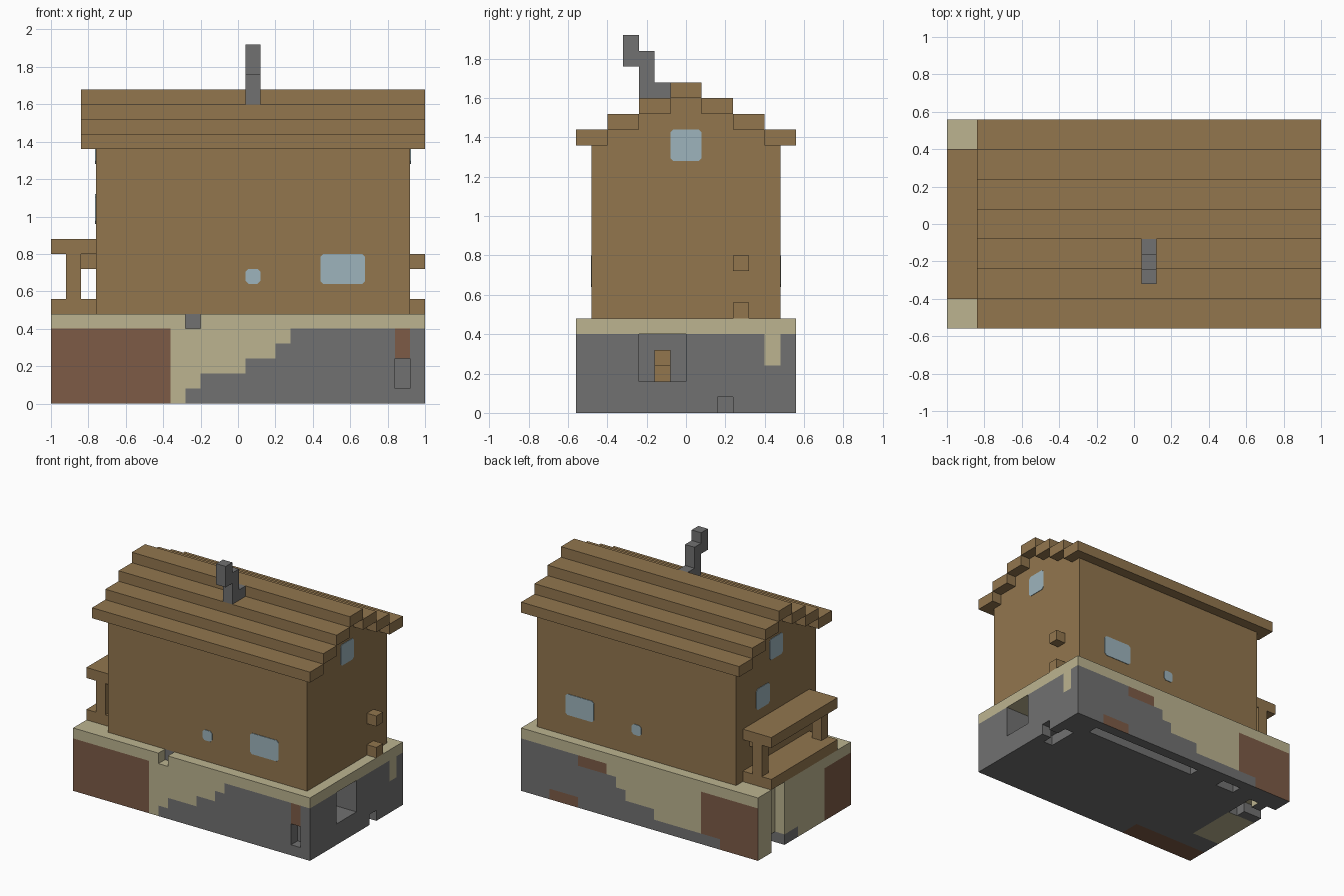
import bpy, bmesh
from mathutils import Vector

cube = bpy.data.objects.get("Cube")
if cube:
    bpy.data.objects.remove(cube)

CELL = 0.08
SIZE = (25, 14, 6)          # base size in cells
ORIGIN = Vector((-1, -0.56, 0))


def material(name, r, g, b):
    mat = bpy.data.materials.new(name)
    mat.use_nodes = True
    mat.diffuse_color = (r, g, b, 1)
    mat.node_tree.nodes["Principled BSDF"].inputs["Base Color"].default_value = (r, g, b, 1)
    return mat


wood = material("wood", .287, .181, .076)
stone = material("grey_stone", .165, .165, .165)
plaster = material("sand_plaster", .503, .456, .279)
brick = material("brown_brick", .205, .105, .061)
glass = material("pale_glass", .337, .456, .503)


def finish(name, bm, mats):
    mesh = bpy.data.meshes.new(name)
    bm.to_mesh(mesh)
    bm.free()
    for mat in mats:
        mesh.materials.append(mat)
    obj = bpy.data.objects.new(name, mesh)
    bpy.context.collection.objects.link(obj)
    return obj


def point(x, y, z):
    return ORIGIN + Vector((x, y, z)) * CELL


def block(name, xs, ys, zs, mat):
    """Box between cell limits."""
    bm = bmesh.new()
    bmesh.ops.create_cube(bm, size=1)
    for v in bm.verts:
        v.co = point(*(r[int(c > 0)] for r, c in zip((xs, ys, zs), v.co)))
    return finish(name, bm, [mat])


# Base: stone foundation on a cell grid, with carved openings and painted areas
def within(cell, box):
    return all(lo <= c < hi for c, (lo, hi) in zip(cell, box))


CARVED = [
    ((21, 25), (4, 7), (2, 5)),       # side alcove
    ((23, 24), (0, 1), (1, 3)),       # front niche
    ((9, 10), (0, 1), (5, 6)),        # rim notch
    ((0, 1), (10, 12), (0, 6)),       # slot under the porch
    ((23, 25), (9, 10), (0, 1)),      # drains in the underside
    ((23, 24), (8, 11), (0, 1)),
    ((1, 3), (10, 11), (0, 1)),
    ((2, 3), (9, 12), (0, 1)),
    ((10, 22), (12, 13), (0, 1)),
    ((5, 7), (12, 13), (0, 1)),
]


def filled(cell):
    inside = all(0 <= c < n for c, n in zip(cell, SIZE))
    return inside and not any(within(cell, box) for box in CARVED)


def front_step(x):
    return 0 if x < 9 else 1 if x < 10 else 2 if x < 13 else 3 if x < 15 else 4


def back_step(x):
    return 1 if x < 11 else 2 if x < 14 else x - 11


STONE, PLASTER, BRICK = range(3)


def paint(cell, direction):
    x, y, z = cell
    if z == 5:
        return STONE if (x, y) == (9, 1) else PLASTER
    if direction[2] < 0 and z == 0:
        if x < 8 and y < 2:
            return BRICK
        return PLASTER if x < 3 and 4 <= y < 9 else STONE
    if x == 0 and direction[0] < 0 or x == 0 and 0 < y < 13:
        if y < 4:
            return BRICK
        return STONE if z == 0 and y in (8, 9) else PLASTER
    if x == 1 and y in (10, 11):
        return PLASTER
    if x == 24 and direction[0] > 0:
        return PLASTER if y == 12 and z > 2 else STONE
    if y == 0:
        if x < 8:
            return BRICK
        if x < 16:
            return PLASTER if z >= front_step(x) else STONE
        return BRICK if x == 23 and z > 2 else STONE
    if y == 13:
        if x < 6:
            return STONE if x > 3 and z == 0 else BRICK
        if x < 16:
            return PLASTER if z >= back_step(x) else STONE
        patch = (x < 19 and z == 4) or (19 <= x < 22 and z == 0)
        return BRICK if patch else STONE
    return STONE


bm = bmesh.new()
corners = {}
for cell in ((x, y, z) for x in range(SIZE[0]) for y in range(SIZE[1]) for z in range(SIZE[2])):
    if not filled(cell):
        continue
    for axis in range(3):
        for side in (0, 1):
            direction = [0, 0, 0]
            direction[axis] = 2 * side - 1
            if filled(tuple(c + d for c, d in zip(cell, direction))):
                continue
            quad = []
            for a, b in ((0, 0), (1, 0), (1, 1), (0, 1)):
                key = list(cell)
                key[axis] += side
                key[(axis + 1) % 3] += a
                key[(axis + 2) % 3] += b
                key = tuple(key)
                if key not in corners:
                    corners[key] = bm.verts.new(point(*key))
                quad.append(corners[key])
            face = bm.faces.new(quad if side else quad[::-1])
            face.material_index = paint(cell, direction)
bmesh.ops.dissolve_limit(bm, angle_limit=0.01, verts=bm.verts, edges=bm.edges,
                         delimit={'MATERIAL'})
finish("foundation", bm, [stone, plaster, brick])

block("alcove_peg", (21, 22), (5, 6), (3, 4), wood)
block("alcove_peg_foot", (21, 21.1), (5, 6), (2, 3), wood)

# House walls with stepped gables
HOUSE_X = (3, 24)
block("house_walls", HOUSE_X, (1, 13), (6, 17), wood)
for n in range(3):
    inset = 2 * n + 2
    block(f"gable_{n + 1}", HOUSE_X, (inset, 14 - inset), (17 + n, 18 + n), wood)

# Stepped roof, mirrored front to back, with one ridge beam
ROOF_X = (2, 25)
for n in range(3):
    y, z = 2 * n, (17 + n, 18 + n)
    block(f"front_roof_step_{n + 1}", ROOF_X, (y, y + 2), z, wood)
    block(f"back_roof_step_{n + 1}", ROOF_X, (12 - y, 14 - y), z, wood)
block("roof_ridge", ROOF_X, (6, 8), (20, 21), wood)

# Crooked chimney
PIPE_X = (13, 14)
block("chimney_foot", PIPE_X, (5, 6), (20, 21), stone)
block("chimney_pipe", PIPE_X, (4, 5), (20, 23), stone)
block("chimney_top", PIPE_X, (3, 4), (22, 24), stone)

# Porch on the right end
block("porch_floor", (0, 3), (2, 12), (6, 7), wood)
block("porch_roof", (0, 3), (2, 12), (10, 11), wood)
for name, y in (("front", 2), ("back", 11)):
    block(f"porch_{name}_post", (1, 2), (y, y + 1), (7, 10), wood)

# Beam ends that stick out of the end walls
block("right_beam_end", (2, 3), (10, 11), (9, 10), wood)
block("left_beam_end", (24, 25), (10, 11), (9, 10), wood)
block("left_step", (24, 25), (10, 11), (6, 7), wood)


# Windows: thin panes with clipped corners
def window(name, axis, wall, out, across, up):
    clip = 0.2
    (a0, a1), (b0, b1) = across, up
    outline = [(a0 + clip, b0), (a1 - clip, b0), (a1, b0 + clip), (a1, b1 - clip),
               (a1 - clip, b1), (a0 + clip, b1), (a0, b1 - clip), (a0, b0 + clip)]
    bm = bmesh.new()
    place = (lambda a, b: point(wall, a, b)) if axis == "x" else (lambda a, b: point(a, wall, b))
    pane = bm.faces.new([bm.verts.new(place(a, b)) for a, b in outline])
    extruded = bmesh.ops.extrude_face_region(bm, geom=[pane], use_keep_orig=True)
    push = Vector((out, 0, 0) if axis == "x" else (0, out, 0)) * 0.004
    for v in extruded["geom"]:
        if isinstance(v, bmesh.types.BMVert):
            v.co += push
    bmesh.ops.recalc_face_normals(bm, faces=bm.faces)
    finish(name, bm, [glass])


for name, wall, out in (("front", 1, -1), ("back", 13, 1)):
    window(f"{name}_small_window", "y", wall, out, (13, 14), (8, 9))
    window(f"{name}_large_window", "y", wall, out, (18, 21), (8, 10))
for name, wall, out in (("left", 24, 1), ("right", 3, -1)):
    window(f"{name}_gable_window", "x", wall, out, (6, 8), (16, 18))
window("right_porch_window", "x", 3, -1, (8, 10), (12, 14))
